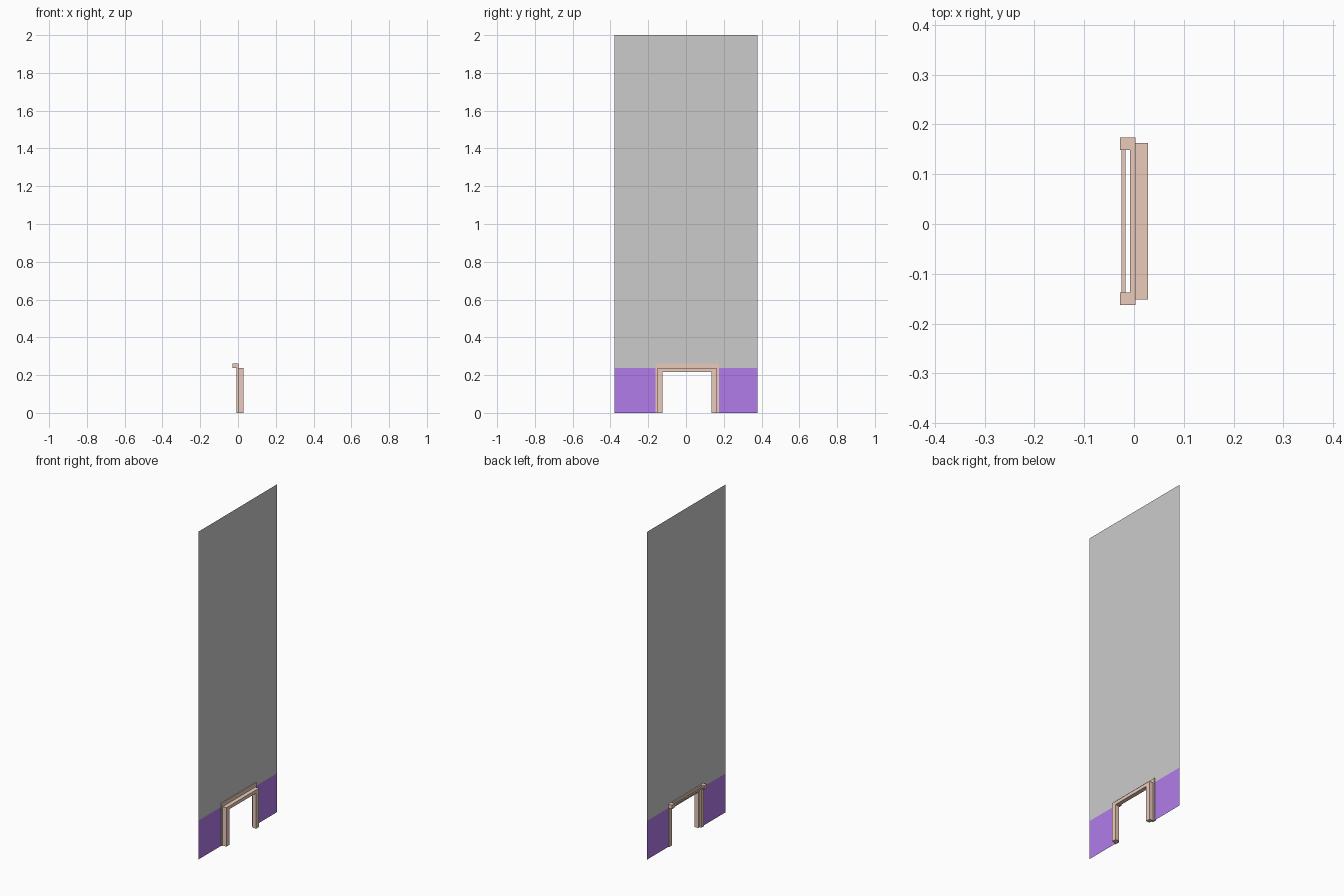
import bpy
import bmesh

if "Cube" in bpy.data.objects:
    bpy.data.objects.remove(bpy.data.objects["Cube"])


def material(name, color):
    m = bpy.data.materials.new(name)
    m.diffuse_color = (*color, 1)
    m.use_nodes = True
    m.node_tree.nodes["Principled BSDF"].inputs["Base Color"].default_value = m.diffuse_color
    return m


wood = material("warm_wood", (0.83, 0.60, 0.50))
purple = material("purple_paint", (0.44, 0.20, 0.82))


def finish(name, bm, mat):
    mesh = bpy.data.meshes.new(name)
    bm.to_mesh(mesh)
    bm.free()
    if mat:
        mesh.materials.append(mat)
    bpy.context.collection.objects.link(bpy.data.objects.new(name, mesh))


def box(name, x, y, z, mat=wood):
    bm = bmesh.new()
    bmesh.ops.create_cube(bm, size=1)
    for v in bm.verts:
        v.co = [lo + (hi - lo) * (c + 0.5) for c, (lo, hi) in zip(v.co, (x, y, z))]
    finish(name, bm, mat)


def panel(name, y, z, mat=None, x=-0.002):
    bm = bmesh.new()
    corners = [(x, y[0], z[0]), (x, y[1], z[0]), (x, y[1], z[1]), (x, y[0], z[1])]
    bm.faces.new([bm.verts.new(c) for c in corners])
    finish(name, bm, mat)


C = 0.0055     # centre of the opening along y
W = 0.378      # half width of the wall
H = 0.237      # height of the hole in the wall

# Wall sheet and painted lower panels
panel("wall", (-W, W), (H, 2.0))
panel("lower_panel_left", (-W, C - 0.168), (0, H), purple)
panel("lower_panel_right", (C + 0.168, W), (0, H), purple)

# Posts, trim legs and end blocks on both sides of the opening
for side, s in (("left", -1), ("right", 1)):
    def span(a, b):
        return tuple(sorted((C + s * a, C + s * b)))
    box("post_" + side, (-0.008, 0.003), span(0.143, 0.168), (0, H))
    box("trim_leg_" + side, (0.003, 0.028), span(0.129, 0.157), (0, H))
    box("end_block_" + side, (-0.028, 0.003), span(0.143, 0.168), (H, 0.261))

# Lintel, trim beam and thin rail between the end blocks
box("lintel", (-0.008, 0.003), (C - 0.143, C + 0.143), (H, 0.261))
box("trim_beam", (0.003, 0.028), (C - 0.129, C + 0.129), (0.217, H))
box("rail", (-0.025, -0.017), (C - 0.143, C + 0.143), (0.245, 0.253))
